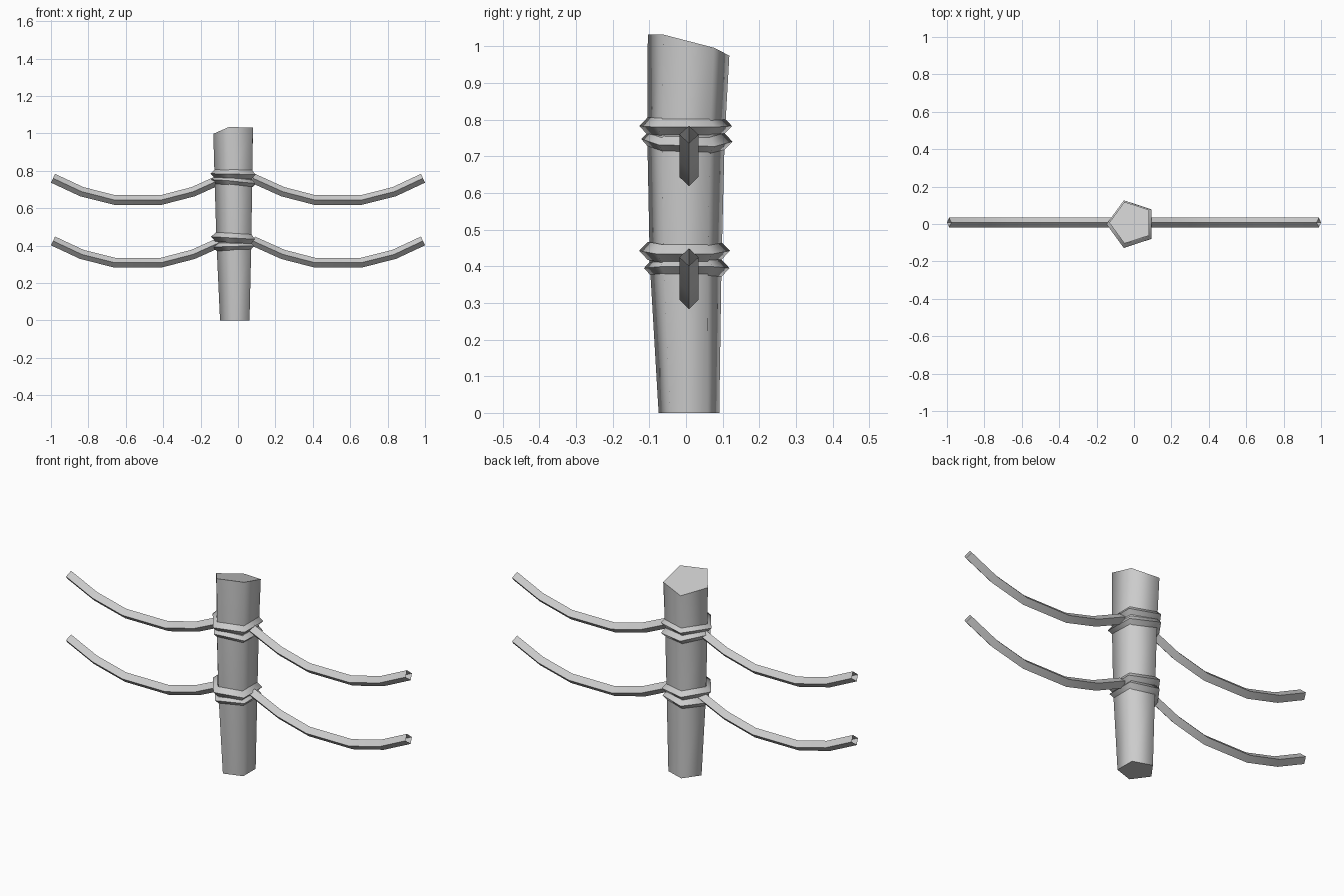
import bpy
from math import sin, cos, pi, radians
from mathutils import Vector, Matrix

if "Cube" in bpy.data.objects:
    bpy.data.objects.remove(bpy.data.objects["Cube"])


def make(name, verts, faces):
    mesh = bpy.data.meshes.new(name)
    mesh.from_pydata(verts, [], faces)
    obj = bpy.data.objects.new(name, mesh)
    bpy.context.collection.objects.link(obj)
    bpy.ops.object.select_all(action='DESELECT')
    obj.select_set(True)
    bpy.context.view_layer.objects.active = obj
    bpy.ops.object.mode_set(mode='EDIT')
    bpy.ops.mesh.select_all(action='SELECT')
    bpy.ops.mesh.normals_make_consistent(inside=False)
    bpy.ops.object.mode_set(mode='OBJECT')
    bpy.ops.object.shade_smooth_by_angle(angle=radians(75))
    return obj


def skin(rows, n, closed=False):
    """Quads joining consecutive rows of n points."""
    return [(i * n + j, i * n + (j + 1) % n,
             (i + 1) % rows * n + (j + 1) % n, (i + 1) % rows * n + j)
            for i in range(rows if closed else rows - 1) for j in range(n)]


def pentagon(r, cx, cy):
    # one corner points to -x
    return [(cx - r * cos(2 * pi * k / 5), cy - r * sin(2 * pi * k / 5)) for k in range(5)]


# Tapered five-sided post with a slanted top
sections = [(0, .087, -.009, .008), (.41, .103, -.012, -.001),
            (.75, .111, -.014, 0), (None, .117, -.015, .007)]
verts = []
for z, r, cx, cy in sections:
    for x, y in pentagon(r, cx, cy):
        verts.append((x, y, 1.01 + .08 * x - .26 * y if z is None else z))
top = 5 * (len(sections) - 1)
make("post", verts, skin(len(sections), 5) + [tuple(range(5)), tuple(range(top, top + 5))])


# Binding rings: pentagonal loops with a diamond section
def binding(name, z, r, cy, tilt_x, tilt_y, minor=.025):
    rot = Matrix.Rotation(tilt_x, 3, 'X') @ Matrix.Rotation(tilt_y, 3, 'Y')
    pts = []
    for k in range(5):
        a = 2 * pi * k / 5
        for dr, dz in ((minor, 0), (0, minor), (-minor, 0), (0, -minor)):
            p = rot @ Vector((-(r + dr) * cos(a), -(r + dr) * sin(a), dz))
            pts.append(p + Vector((-.014, cy, z)))
    make(name, pts, skin(5, 4, True))


binding("upper_binding_a", .782, .108, -.001, 0, .02)
binding("upper_binding_b", .740, .106, .002, -.03, .1)
binding("lower_binding_a", .440, .105, -.004, 0, .06)
binding("lower_binding_b", .396, .098, .002, 0, -.03)


# Sagging wires: open square tubes standing on edge
def wire(name, side, z, r=.026, y=.008):
    path = [Vector((side * x, z + h)) for x, h in
            ((.08, 0), (.24, -.072), (.41, -.116), (.66, -.116), (.835, -.072), (.989, 0))]
    pts = []
    for i, p in enumerate(path):
        t = (path[min(i + 1, len(path) - 1)] - path[max(i - 1, 0)]).normalized()
        n = Vector((-t.y, t.x)) * side
        for a, b in ((r, 0), (0, r), (-r, 0), (0, -r)):
            pts.append((p.x + n.x * a, y + b, p.y + n.y * a))
    make(name, pts, skin(len(path), 4))


for level, z in (("upper", .76), ("lower", .425)):
    for label, side in (("right", 1), ("left", -1)):
        wire(f"{level}_{label}_wire", side, z)
